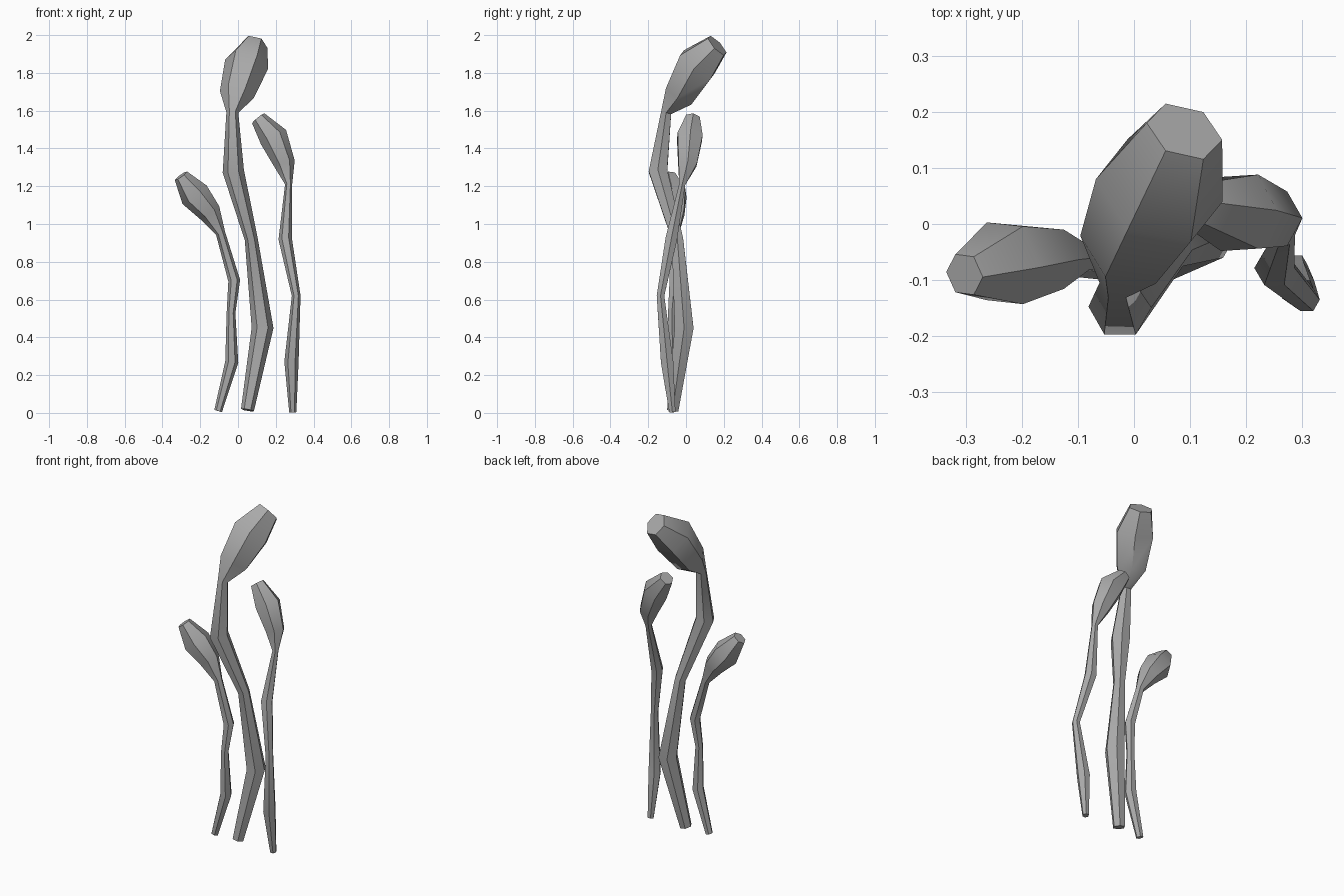
import bpy, bmesh, math
from mathutils import Vector

if "Cube" in bpy.data.objects:
    bpy.data.objects.remove(bpy.data.objects["Cube"])

SIDES = 6

grey = bpy.data.materials.new("stone_grey")
grey.diffuse_color = (0.4, 0.4, 0.4, 1)
grey.use_nodes = True
grey.node_tree.nodes["Principled BSDF"].inputs["Base Color"].default_value = grey.diffuse_color


def tube(name, rings):
    """Loft closed rings (x, y, z, radius) along a path and cap both ends."""
    centres = [Vector(r[:3]) for r in rings]
    bm = bmesh.new()
    loops = []
    for i, c in enumerate(centres):
        before = centres[max(i - 1, 0)]
        after = centres[min(i + 1, len(centres) - 1)]
        tangent = (after - before).normalized()
        side = (Vector((1, 0, 0)) - tangent * tangent.x).normalized()
        other = tangent.cross(side)
        loop = []
        for k in range(SIDES):
            a = 2 * math.pi * k / SIDES
            off = side * math.cos(a) + other * math.sin(a)
            loop.append(bm.verts.new(c + off * rings[i][3] * 1.05))
        loops.append(loop)
    for low, high in zip(loops, loops[1:]):
        for k in range(SIDES):
            n = (k + 1) % SIDES
            bm.faces.new((low[k], low[n], high[n], high[k]))
    bm.faces.new(loops[0][::-1])
    bm.faces.new(loops[-1])
    mesh = bpy.data.meshes.new(name)
    bm.to_mesh(mesh)
    bm.free()
    mesh.materials.append(grey)
    obj = bpy.data.objects.new(name, mesh)
    bpy.context.collection.objects.link(obj)
    bpy.context.view_layer.objects.active = obj
    obj.select_set(True)
    bpy.ops.object.shade_smooth_by_angle(angle=math.radians(50))
    obj.select_set(False)


# Tall middle stalk with its large leaning bulb
tube("middle_stalk", [
    (0.05, -0.07, 0.015, 0.033),
    (0.13, -0.01, 0.45, 0.055),
    (0.07, -0.045, 0.92, 0.033),
    (-0.025, -0.148, 1.28, 0.054),
    (-0.03, -0.105, 1.59, 0.03),
    (-0.006, -0.033, 1.685, 0.088),
    (0.045, 0.06, 1.845, 0.112),
    (0.09, 0.165, 1.945, 0.067),
])

# Short left stalk with its bulb bending outward
tube("left_stalk", [
    (-0.105, -0.075, 0.01, 0.02),
    (-0.033, -0.07, 0.27, 0.033),
    (-0.037, -0.075, 0.53, 0.022),
    (-0.02, -0.06, 0.70, 0.03),
    (-0.092, -0.06, 0.95, 0.024),
    (-0.15, -0.062, 1.06, 0.058),
    (-0.23, -0.07, 1.155, 0.077),
    (-0.302, -0.09, 1.255, 0.038),
])

# Right stalk with its bulb bending inward
tube("right_stalk", [
    (0.29, -0.072, 0.003, 0.018),
    (0.283, -0.1, 0.27, 0.036),
    (0.308, -0.135, 0.62, 0.022),
    (0.25, -0.078, 0.92, 0.034),
    (0.268, -0.02, 1.21, 0.018),
    (0.246, 0.008, 1.32, 0.054),
    (0.188, 0.02, 1.46, 0.073),
    (0.107, 0.035, 1.56, 0.04),
])
